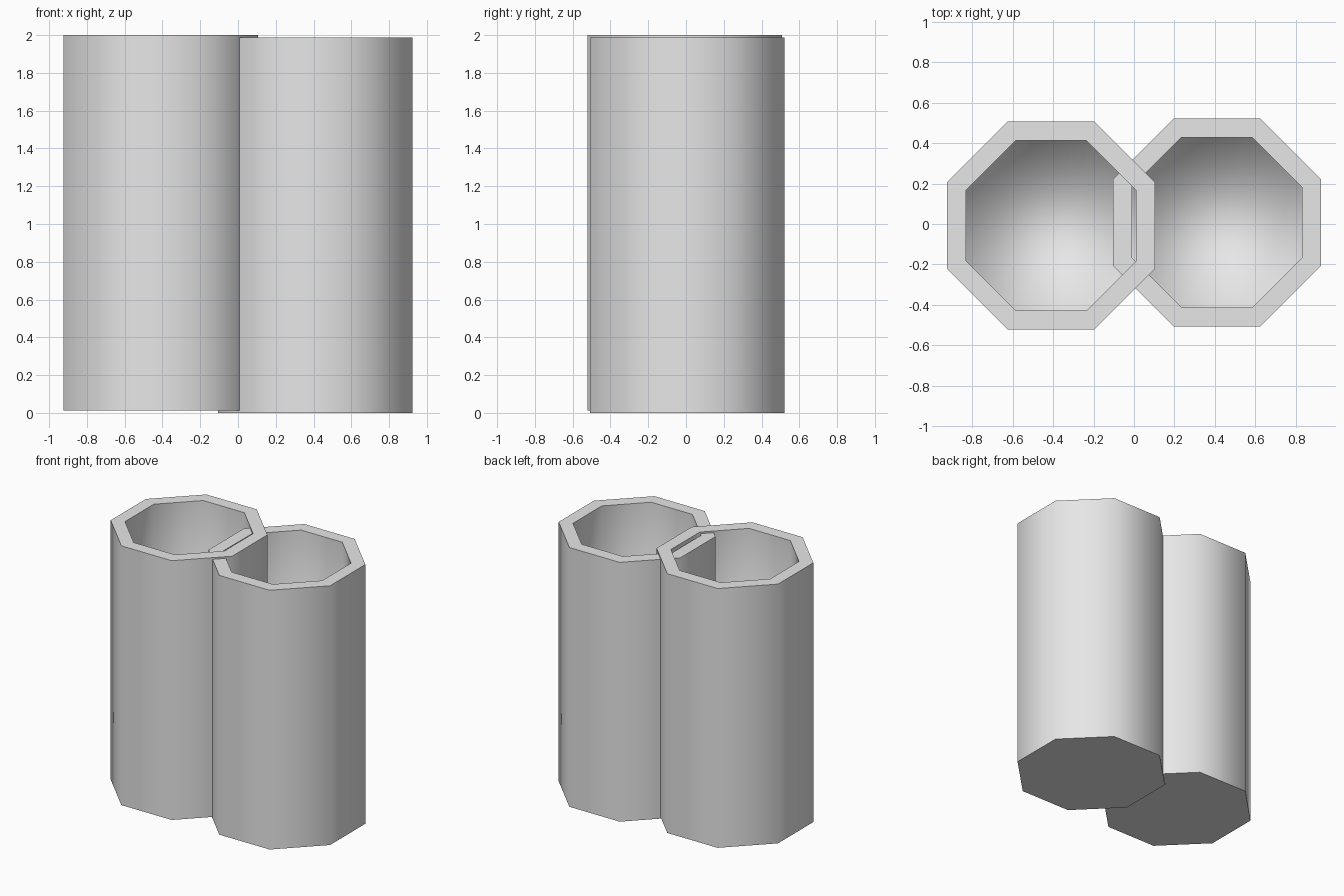
import bpy, bmesh, math

SIDES = 8
OUTER, INNER = 0.515, 0.421   # centre-to-flat distances
HEIGHT, FLOOR = 1.987, 0.1

cube = bpy.data.objects.get("Cube")
if cube:
    bpy.data.objects.remove(cube, do_unlink=True)

grey = bpy.data.materials.new("light grey")
grey.use_nodes = True
grey.diffuse_color = (0.8, 0.8, 0.8, 1)
grey.node_tree.nodes["Principled BSDF"].inputs["Base Color"].default_value = (0.8, 0.8, 0.8, 1)


def ring(bm, apothem, z):
    """Octagon of vertices with flat sides facing the axes."""
    radius = apothem / math.cos(math.pi / SIDES)
    turns = [(i + 0.5) * math.tau / SIDES for i in range(SIDES)]
    return [bm.verts.new((radius * math.cos(a), radius * math.sin(a), z)) for a in turns]


def make_cup(name, location):
    bm = bmesh.new()
    # Profile from underside, up the outside, over the rim, down to the floor
    rings = [ring(bm, r, z) for r, z in
             ((OUTER, 0), (OUTER, HEIGHT), (INNER, HEIGHT), (INNER, FLOOR))]
    for low, high in zip(rings, rings[1:]):
        for i in range(SIDES):
            j = (i + 1) % SIDES
            bm.faces.new((low[i], low[j], high[j], high[i]))
    bm.faces.new(rings[0][::-1])
    bm.faces.new(rings[-1])
    bm.normal_update()
    # Round shading on the walls and hollow, crisp rim and base
    for face in bm.faces:
        face.smooth = True
    for group in rings[:3]:
        for i in range(SIDES):
            bm.edges.get((group[i], group[(i + 1) % SIDES])).smooth = False
    mesh = bpy.data.meshes.new(name)
    bm.to_mesh(mesh)
    bm.free()
    mesh.materials.append(grey)
    cup = bpy.data.objects.new(name, mesh)
    cup.location = location
    bpy.context.collection.objects.link(cup)


# Two overlapping hollow cups, slightly offset from each other
make_cup("right_cup", (-0.41, -0.0075, 2 - HEIGHT))
make_cup("left_cup", (0.41, 0.0075, 0))
